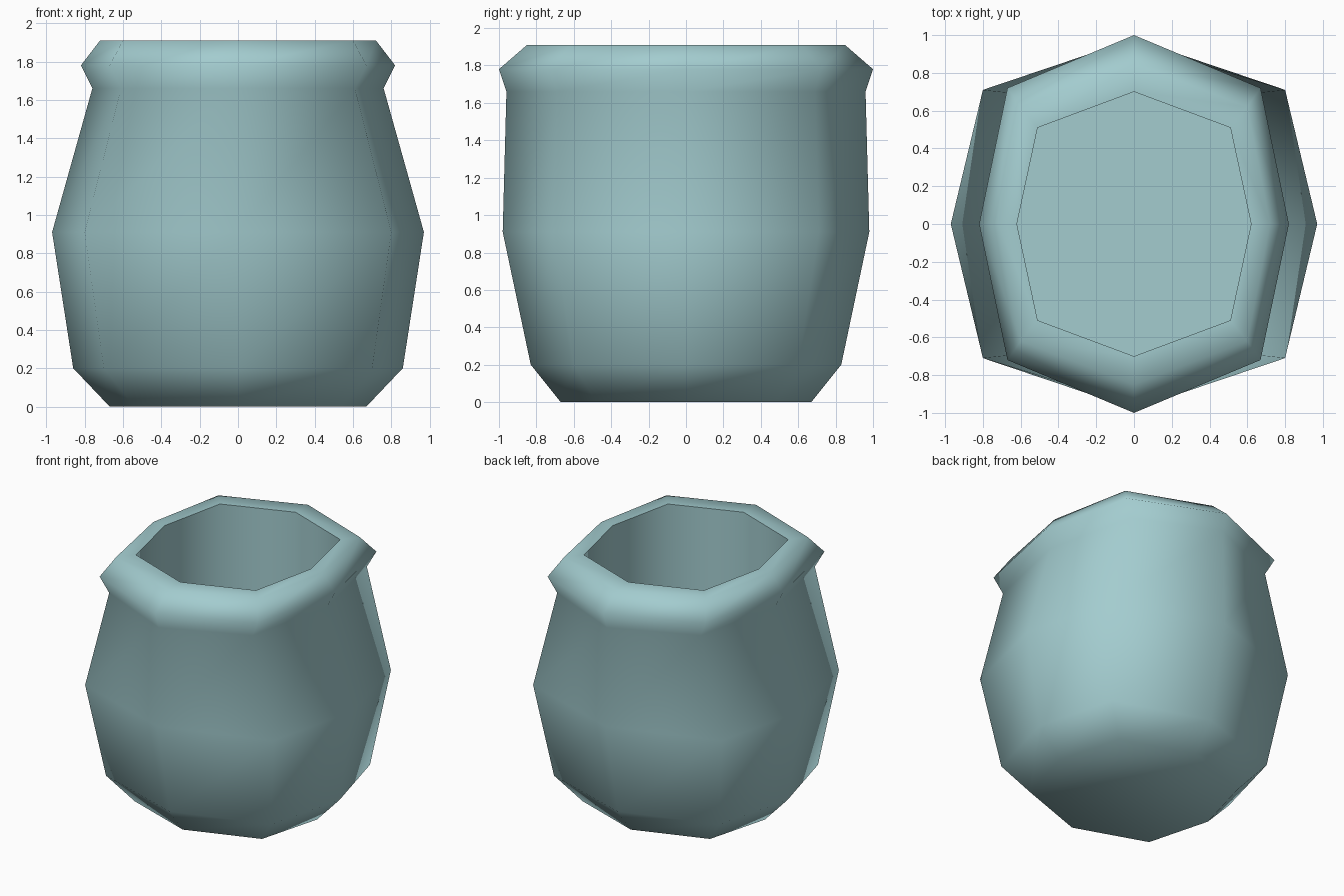
import bpy, bmesh

if "Cube" in bpy.data.objects:
    bpy.data.objects.remove(bpy.data.objects["Cube"])

# One flat glaze colour
glaze = bpy.data.materials.new("blue_grey_glaze")
glaze.diffuse_color = (0.366, 0.604, 0.624, 1.0)
glaze.use_nodes = True
glaze.node_tree.nodes["Principled BSDF"].inputs["Base Color"].default_value = glaze.diffuse_color

# Eight-sided rings from base to lip and down inside:
# height, side reach x, front reach y, diagonal corner x, diagonal corner y
rings = [
    (0.00, 0.67, 0.67, 0.54, 0.48),   # foot
    (0.20, 0.86, 0.83, 0.70, 0.60),   # lower belly
    (0.91, 0.97, 0.98, 0.80, 0.71),   # widest belly
    (1.66, 0.76, 0.96, 0.61, 0.69),   # neck
    (1.78, 0.82, 1.00, 0.67, 0.72),   # lip edge
    (1.91, 0.72, 0.85, 0.60, 0.62),   # lip top
    (1.91, 0.62, 0.70, 0.51, 0.51),   # mouth
    (0.25, 0.62, 0.70, 0.51, 0.51),   # inner floor
]


def octagon(bm, z, x, y, dx, dy):
    pts = [(x, 0), (dx, dy), (0, y), (-dx, dy),
           (-x, 0), (-dx, -dy), (0, -y), (dx, -dy)]
    return [bm.verts.new((px, py, z)) for px, py in pts]


# Pot body: bridge the rings, close the base and the inner floor
bm = bmesh.new()
loops = [octagon(bm, *r) for r in rings]
for a, b in zip(loops, loops[1:]):
    for i in range(8):
        j = (i + 1) % 8
        bm.faces.new((a[i], a[j], b[j], b[i]))
bm.faces.new(loops[0][::-1])
bm.faces.new(loops[-1])
bmesh.ops.recalc_face_normals(bm, faces=bm.faces[:])

# Smooth everywhere, sharp at the mouth and around the inner floor
for f in bm.faces:
    f.smooth = True
for loop in loops[-2:]:
    for i in range(8):
        bm.edges.get((loop[i], loop[(i + 1) % 8])).smooth = False

mesh = bpy.data.meshes.new("pot")
bm.to_mesh(mesh)
bm.free()
mesh.materials.append(glaze)
pot = bpy.data.objects.new("pot", mesh)
bpy.context.collection.objects.link(pot)
